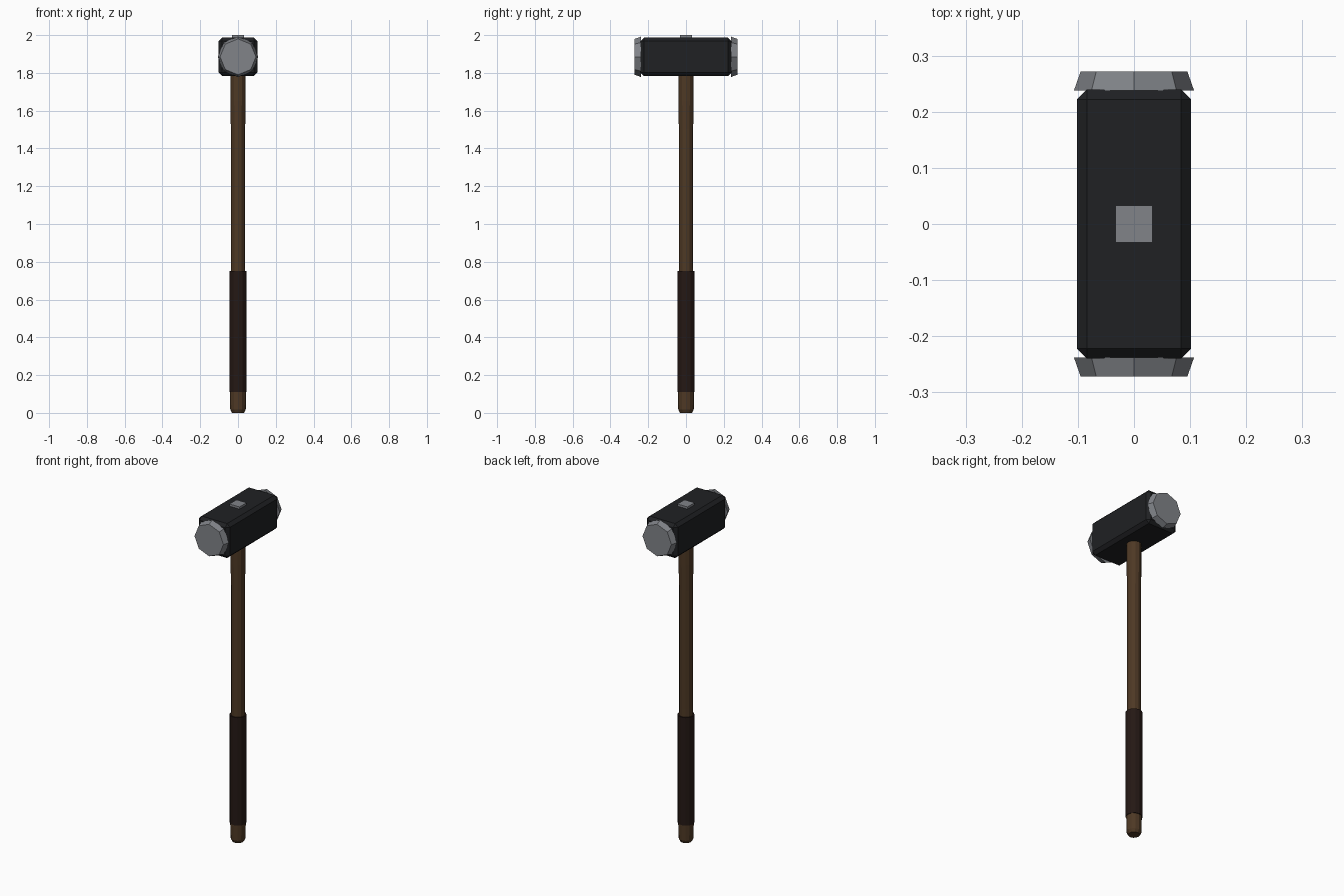
import bpy, bmesh, math
from mathutils import Matrix

if "Cube" in bpy.data.objects:
    bpy.data.objects.remove(bpy.data.objects["Cube"])


def material(name, rgb):
    m = bpy.data.materials.new(name)
    m.diffuse_color = (*rgb, 1)
    m.use_nodes = True
    m.node_tree.nodes["Principled BSDF"].inputs["Base Color"].default_value = m.diffuse_color
    return m


WOOD = material("wood", (0.075, 0.04, 0.018))
LEATHER = material("leather", (0.018, 0.009, 0.007))
IRON = material("dark_iron", (0.014, 0.015, 0.017))
STEEL = material("steel", (0.22, 0.23, 0.25))


def finish(name, bm, mat):
    bmesh.ops.recalc_face_normals(bm, faces=bm.faces)
    me = bpy.data.meshes.new(name)
    bm.to_mesh(me)
    bm.free()
    me.materials.append(mat)
    ob = bpy.data.objects.new(name, me)
    bpy.context.collection.objects.link(ob)
    return ob


def lathe(name, profile, sides, mat, matrix=Matrix()):
    """Closed solid from (radius, height) rings around local z."""
    bm = bmesh.new()
    rings = []
    for r, z in profile:
        rings.append([bm.verts.new((r * math.cos(math.tau * i / sides),
                                    r * math.sin(math.tau * i / sides), z))
                      for i in range(sides)])
    for a, b in zip(rings, rings[1:]):
        for i in range(sides):
            j = (i + 1) % sides
            bm.faces.new((a[i], a[j], b[j], b[i]))
    bm.faces.new(rings[0])
    bm.faces.new(rings[-1])
    bm.transform(matrix)
    return finish(name, bm, mat)


def box(name, size, centre, mat, bevel=0):
    bm = bmesh.new()
    bmesh.ops.create_cube(bm, size=1)
    bm.transform(Matrix.Translation(centre) @ Matrix.Diagonal((*size, 1)))
    if bevel:
        bmesh.ops.bevel(bm, geom=bm.edges[:], offset=bevel, segments=1,
                        affect='EDGES')
    return finish(name, bm, mat)


# Wooden shaft with chamfered butt, and the wrapped grip
lathe("handle", [(0.032, 0), (0.041, 0.018), (0.042, 0.11), (0.038, 0.8),
                 (0.038, 1.5), (0.04, 1.65), (0.04, 1.9)], 12, WOOD)
lathe("grip", [(0.046, 0.11), (0.046, 0.75)], 12, LEATHER)

# Chamfered head block and the wedge on top
HEAD_Z = 1.885
box("head", (0.204, 0.48, 0.204), (0, 0, HEAD_Z), IRON, 0.018)
box("wedge", (0.066, 0.066, 0.04), (0, 0, 1.98), STEEL)

# Octagonal striking faces, flared towards the head
for name, side in (("front_face", 1), ("back_face", -1)):
    turn = Matrix.Rotation(side * math.pi / 2, 4, 'X')
    lathe(name, [(0.107, 0.238), (0.095, 0.272)], 8, STEEL,
          Matrix.Translation((0, 0, HEAD_Z)) @ turn)
